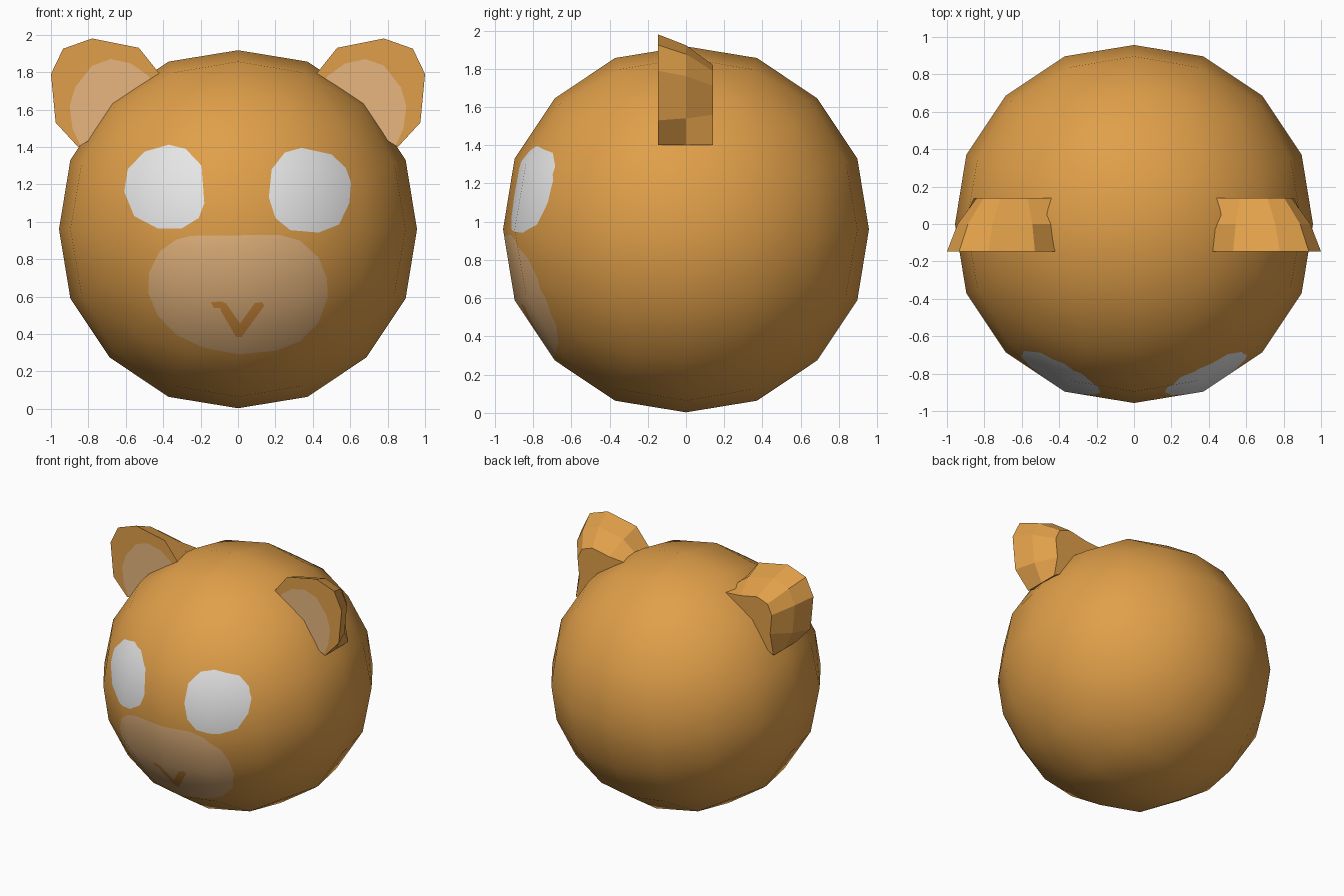
import bpy, bmesh, math
from mathutils import Vector

if "Cube" in bpy.data.objects:
    bpy.data.objects.remove(bpy.data.objects["Cube"])


def material(name, rgb):
    m = bpy.data.materials.new(name)
    m.diffuse_color = (*rgb, 1)
    m.use_nodes = True
    m.node_tree.nodes["Principled BSDF"].inputs["Base Color"].default_value = m.diffuse_color
    return m


FUR = material("brown fur", (0.745, 0.347, 0.067))
PALE = material("pale tan", (0.855, 0.503, 0.227))
WHITE = material("eye white", (1.0, 1.0, 1.0))
MOUTH = material("mouth brown", (0.66, 0.27, 0.045))
MATS = [FUR, PALE, WHITE, MOUTH]


def finish(bm, name):
    bm.normal_update()
    me = bpy.data.meshes.new(name)
    bm.to_mesh(me)
    bm.free()
    for m in MATS:
        me.materials.append(m)
    ob = bpy.data.objects.new(name, me)
    bpy.context.collection.objects.link(ob)
    return ob


def paint(bm, outline, index, ymax):
    """Cut a convex x-z outline into the front faces and colour the inside."""
    c = Vector((sum(p[0] for p in outline), sum(p[1] for p in outline))) / len(outline)
    pts = sorted((Vector(p) for p in outline),
                 key=lambda p: math.atan2(p.y - c.y, p.x - c.x))
    planes = []

    def inside():
        found = []
        for f in bm.faces:
            q = f.calc_center_median()
            if q.y < ymax and all((q - co).dot(no) < 1e-6 for co, no in planes):
                found.append(f)
        return found

    for a, b in zip(pts, pts[1:] + pts[:1]):
        co = Vector((a.x, 0, a.y))
        no = Vector((b.y - a.y, 0, a.x - b.x)).normalized()
        faces = inside()
        geom = set(faces)
        for f in faces:
            geom.update(f.edges)
            geom.update(f.verts)
        bmesh.ops.bisect_plane(bm, geom=list(geom), dist=1e-5, plane_co=co, plane_no=no)
        planes.append((co, no))
    for f in inside():
        f.material_index = index


# Head: cube grid rounded into a 16-sided ball
CENTRE = Vector((0, 0, 0.96))
bm = bmesh.new()
bmesh.ops.create_cube(bm, size=2)
bmesh.ops.subdivide_edges(bm, edges=bm.edges[:], cuts=3, use_grid_fill=True)
for v in bm.verts:
    d = Vector([math.tan(k * math.pi / 4) for k in v.co]).normalized()
    r = 0.957 if max(abs(k) for k in d) > 0.99 else 0.97
    v.co = CENTRE + d * r
bmesh.ops.triangulate(bm, faces=bm.faces[:])

# Eyes
paint(bm, [(-.37, 1.412), (-.28, 1.39), (-.195, 1.30), (-.18, 1.1), (-.21, 1.02), (-.3, .965),
           (-.43, .965), (-.555, 1.03), (-.608, 1.16), (-.59, 1.28), (-.50, 1.375)], 2, -.3)
paint(bm, [(.34, 1.395), (.25, 1.37), (.18, 1.28), (.165, 1.13), (.20, 1.02), (.28, .955),
           (.43, .942), (.54, .985), (.595, 1.1), (.605, 1.21), (.575, 1.29), (.50, 1.36)], 2, -.3)
# Muzzle
paint(bm, [(-.25, .925), (.22, .93), (.33, .90), (.43, .81), (.475, .70), (.48, .60), (.43, .46),
           (.33, .36), (.2, .31), (0, .292), (-.18, .325), (-.33, .395), (-.43, .50),
           (-.48, .62), (-.475, .73), (-.42, .84), (-.33, .905)], 1, -.3)
# Mouth strokes
paint(bm, [(-.145, .57), (-.08, .575), (-.08, .54), (-.13, .54)], 3, -.3)
paint(bm, [(-.1, .572), (-.065, .565), (.015, .45), (.015, .385), (-.01, .385), (-.09, .52)], 3, -.3)
paint(bm, [(.09, .565), (.13, .57), (.14, .55), (.02, .385), (0, .385), (0, .44)], 3, -.3)

head = finish(bm, "head")
head.data.shade_smooth()
head.data.normals_split_custom_set_from_vertices(
    [(v.co - CENTRE).normalized() for v in head.data.vertices])

# Ears: flat front, cup narrowing to the back, base edge fixed on the head
RIM = [(.41, 1.78), (.53, 1.93), (.78, 1.98), (.935, 1.925), (1.0, 1.79), (.975, 1.53),
       (.855, 1.40), (.60, 1.55)]
BASE = {0, 6, 7}
INNER = [(.42, 1.70), (.48, 1.78), (.57, 1.845), (.68, 1.87), (.78, 1.835), (.87, 1.72),
         (.90, 1.62), (.885, 1.5), (.84, 1.40), (.60, 1.50)]


def ear(side, name):
    bm = bmesh.new()
    rings = []
    for y, s in ((-.147, 1), (0, .85), (.14, .58)):
        ring = []
        for i, (x, z) in enumerate(RIM):
            k = 1 if i in BASE else s
            ring.append(bm.verts.new((side * (.62 + (x - .62) * k), y, 1.6 + (z - 1.6) * k)))
        rings.append(ring)
    n = len(RIM)
    for a, b in zip(rings, rings[1:]):
        for i in range(n):
            j = (i + 1) % n
            bm.faces.new((a[i], a[j], b[j], b[i]))
    bm.faces.new(rings[0])
    bm.faces.new(rings[-1])
    bmesh.ops.recalc_face_normals(bm, faces=bm.faces[:])
    paint(bm, [(side * x, z) for x, z in INNER], 1, -.14)
    return finish(bm, name)


ear(1, "right_ear")
ear(-1, "left_ear")
